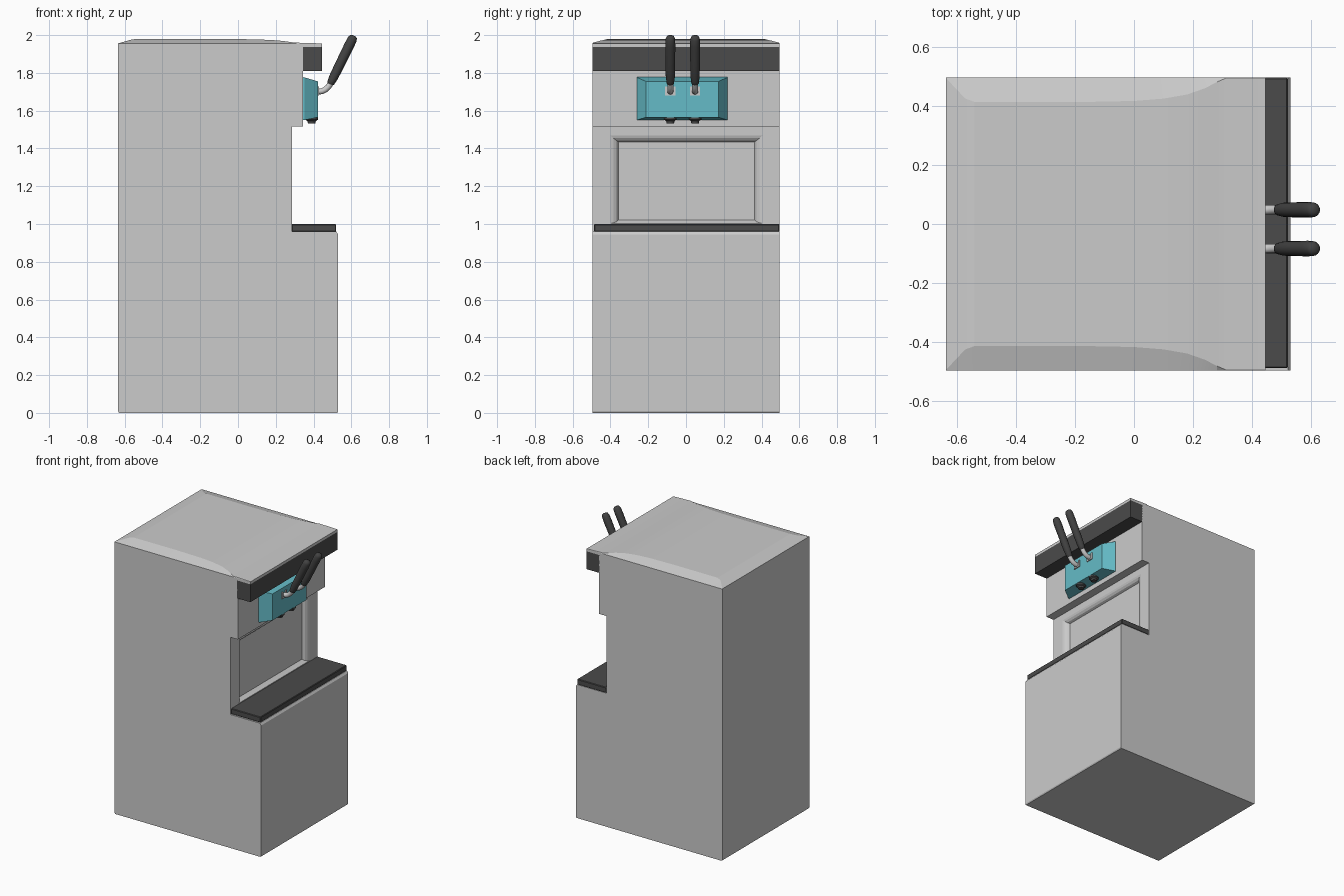
import bpy, bmesh, math
from mathutils import Vector

if "Cube" in bpy.data.objects:
    bpy.data.objects.remove(bpy.data.objects["Cube"])


def material(name, rgb):
    m = bpy.data.materials.new(name)
    m.diffuse_color = (*rgb, 1)
    m.use_nodes = True
    m.node_tree.nodes["Principled BSDF"].inputs["Base Color"].default_value = m.diffuse_color
    return m


DARK = material("dark_plastic", (0.07, 0.07, 0.07))
GRIP = material("grip_rubber", (0.055, 0.055, 0.055))
TEAL = material("teal_plastic", (0.13, 0.5, 0.57))


def finish(name, bm, mat=None, smooth=None):
    bmesh.ops.recalc_face_normals(bm, faces=bm.faces)
    me = bpy.data.meshes.new(name)
    bm.to_mesh(me)
    bm.free()
    ob = bpy.data.objects.new(name, me)
    bpy.context.collection.objects.link(ob)
    if mat:
        me.materials.append(mat)
    if smooth:
        bpy.ops.object.select_all(action='DESELECT')
        ob.select_set(True)
        bpy.context.view_layer.objects.active = ob
        bpy.ops.object.shade_smooth_by_angle(angle=math.radians(smooth))
    return ob


def loft(bm, rings, caps=(True, True)):
    """Skin a list of closed rings, optionally capping each end."""
    rows = [[bm.verts.new(p) for p in r] for r in rings]
    n = len(rows[0])
    for a, b in zip(rows, rows[1:]):
        for i in range(n):
            j = (i + 1) % n
            bm.faces.new((a[i], a[j], b[j], b[i]))
    if caps[0]:
        bm.faces.new(rows[0])
    if caps[1]:
        bm.faces.new(rows[-1])


def rect(x, y0, y1, z0, z1):
    return [(x, y0, z0), (x, y1, z0), (x, y1, z1), (x, y0, z1)]


def block(name, x0, x1, y0, y1, z0, z1, mat=None, bevel=0.0):
    bm = bmesh.new()
    loft(bm, [rect(x0, y0, y1, z0, z1), rect(x1, y0, y1, z0, z1)])
    if bevel:
        bmesh.ops.bevel(bm, geom=bm.edges[:], offset=bevel, segments=1, affect='EDGES')
    return finish(name, bm, mat)


def tube(name, path, sides=16, mat=None, smooth=40):
    """Round tube in the xz plane through (x, y, z, radius) points."""
    bm, rings = bmesh.new(), []
    pts = [Vector(p[:3]) for p in path]
    for i, p in enumerate(pts):
        t = (pts[min(i + 1, len(pts) - 1)] - pts[max(i - 1, 0)]).normalized()
        u = Vector((0, 1, 0))
        v = t.cross(u)
        rings.append([p + path[i][3] * (u * math.cos(a) + v * math.sin(a))
                      for a in (2 * math.pi * k / sides for k in range(sides))])
    loft(bm, rings)
    return finish(name, bm, mat, smooth)


W = 0.495

# Cabinet: side profile extruded across the width
profile = [(-0.63, 0), (0.525, 0), (0.53, 0.008), (0.53, 0.945), (0.52, 0.96),
           (0.285, 0.96), (0.285, 1.515), (0.345, 1.515), (0.345, 1.938),
           (0.445, 1.938), (0.445, 1.955), (-0.635, 1.955), (-0.635, 0.008)]
bm = bmesh.new()
loft(bm, [[(x, s * W, z) for x, z in profile] for s in (-1, 1)])
# Open the niche wall and loft its recessed panel
bm.faces.ensure_lookup_table()
wall = [f for f in bm.faces if len(f.verts) == 4
        and all(abs(v.co.x - 0.285) < 1e-4 for v in f.verts)]
bmesh.ops.delete(bm, geom=wall, context='FACES_ONLY')
loft(bm, [rect(0.285, -W, W, 0.96, 1.515),
          rect(0.285, -0.40, 0.405, 1.003, 1.468),
          rect(0.281, -0.385, 0.39, 1.006, 1.455),
          rect(0.271, -0.368, 0.373, 1.012, 1.442),
          rect(0.255, -0.358, 0.363, 1.022, 1.435)], (False, True))
bmesh.ops.remove_doubles(bm, verts=bm.verts, dist=1e-4)
finish("cabinet", bm)

# Domed lid: (x, half width of the raised field, height)
sections = [(-0.635, 0.493, 1.956), (-0.60, 0.455, 1.966), (-0.57, 0.424, 1.975),
            (-0.54, 0.413, 1.980), (-0.2, 0.412, 1.980), (0.0, 0.416, 1.979),
            (0.1, 0.424, 1.977), (0.18, 0.438, 1.974), (0.24, 0.459, 1.969),
            (0.28, 0.48, 1.963), (0.31, 0.493, 1.960), (0.445, 0.493, 1.956)]
bm = bmesh.new()
loft(bm, [[(x, -W, 1.955), (x, -h, z), (x, h, z), (x, W, 1.955)]
          for x, h, z in sections])
finish("lid", bm, smooth=9)

# Dark fascia band and drip tray
block("fascia_band", 0.34, 0.445, -W, W, 1.81, 1.938, DARK)
block("drip_tray", 0.284, 0.52, -0.487, W, 0.96, 1.0, DARK, 0.004)

# Dispenser head: tapered block
bm = bmesh.new()
loft(bm, [rect(0.34, -0.26, 0.22, 1.55, 1.778),
          rect(0.352, -0.26, 0.22, 1.55, 1.776),
          rect(0.423, -0.212, 0.172, 1.565, 1.755)])
finish("dispenser_head", bm, TEAL)

# Levers and nozzles, one pair
for side, y in (("left", -0.083), ("right", 0.048)):
    tube("nozzle_" + side, [(0.39, y, 1.575, 0.033), (0.39, y, 1.552, 0.033),
                            (0.39, y, 1.545, 0.022), (0.39, y, 1.533, 0.02)], 16, DARK)
    block("lever_socket_" + side, 0.415, 0.43, y - 0.027, y + 0.027, 1.68, 1.70)
    for s in (-1, 1):
        block("socket_cheek_" + side, 0.415, 0.43, y + s * 0.021 - 0.006,
              y + s * 0.021 + 0.006, 1.70, 1.728)
    tube("lever_rod_" + side, [(0.41, y, 1.70, 0.016), (0.445, y, 1.703, 0.016),
                               (0.462, y, 1.711, 0.016), (0.478, y, 1.726, 0.016),
                               (0.505, y, 1.765, 0.016)], 14)
    # Grip: radius steps along a straight leaning axis
    a, b = Vector((0.488, y, 1.740)), Vector((0.6145, y, 1.998))
    steps = [(0, 0.015), (0.02, 0.02), (0.07, 0.021), (0.14, 0.024), (0.3, 0.025),
             (0.8, 0.0265), (0.93, 0.025), (0.975, 0.02), (0.995, 0.01)]
    tube("lever_grip_" + side, [(*a.lerp(b, t), r) for t, r in steps], 16, GRIP)
